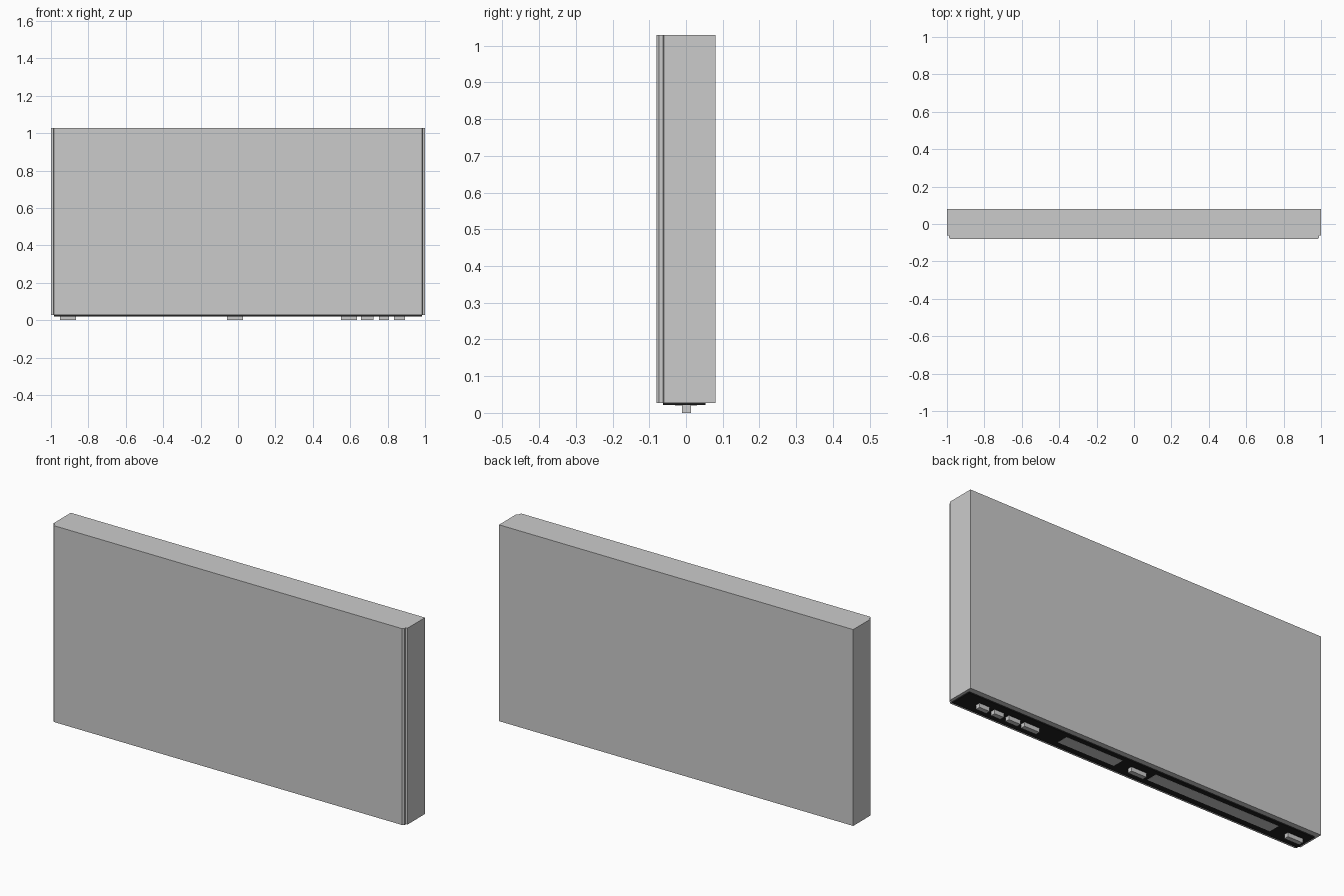
import bpy, bmesh

if "Cube" in bpy.data.objects:
    bpy.data.objects.remove(bpy.data.objects["Cube"])


def prism(name, profile, z0, z1, mat=None):
    """Extrude an xy outline from z0 up to z1."""
    bm = bmesh.new()
    face = bm.faces.new([bm.verts.new((x, y, z0)) for x, y in profile])
    top = bmesh.ops.extrude_face_region(bm, geom=[face])
    verts = [v for v in top["geom"] if isinstance(v, bmesh.types.BMVert)]
    bmesh.ops.translate(bm, verts=verts, vec=(0, 0, z1 - z0))
    bmesh.ops.recalc_face_normals(bm, faces=bm.faces)
    mesh = bpy.data.meshes.new(name)
    bm.to_mesh(mesh)
    bm.free()
    obj = bpy.data.objects.new(name, mesh)
    bpy.context.collection.objects.link(obj)
    if mat:
        mesh.materials.append(mat)
    return obj


def mirrored(half):
    return half + [(-x, y) for x, y in reversed(half)]


def rect(x0, x1, y0, y1):
    return [(x0, y0), (x1, y0), (x1, y1), (x0, y1)]


def colour(name, value):
    mat = bpy.data.materials.new(name)
    mat.diffuse_color = (value, value, value, 1)
    mat.use_nodes = True
    mat.node_tree.nodes["Principled BSDF"].inputs["Base Color"].default_value = mat.diffuse_color
    return mat


black = colour("black", 0.015)

# Tall panel body with stepped, chamfered front corners
body = mirrored([(0.983, -0.08), (0.99, -0.073), (0.99, -0.062),
                 (1.0, -0.06), (1.0, 0.08)])
prism("panel_body", body, 0.027, 1.029)

# Black base plate under the body
plate = prism("base_plate", rect(-0.985, 0.985, -0.063, 0.053), 0.021, 0.027, black)

# Long inlays in the base plate
for i, (x0, x1) in enumerate([(-0.80, -0.10), (0.09, 0.41)]):
    prism(f"base_inlay_{i + 1}", rect(x0, x1, -0.03, 0.03), 0.0205, 0.025)

# Small blocks along the underside
for i, (x0, x1) in enumerate([(-0.952, -0.867), (-0.06, 0.026), (0.55, 0.635),
                              (0.658, 0.725), (0.754, 0.806), (0.834, 0.892)]):
    prism(f"underside_block_{i + 1}", rect(x0, x1, -0.011, 0.013), 0.0, 0.021)
